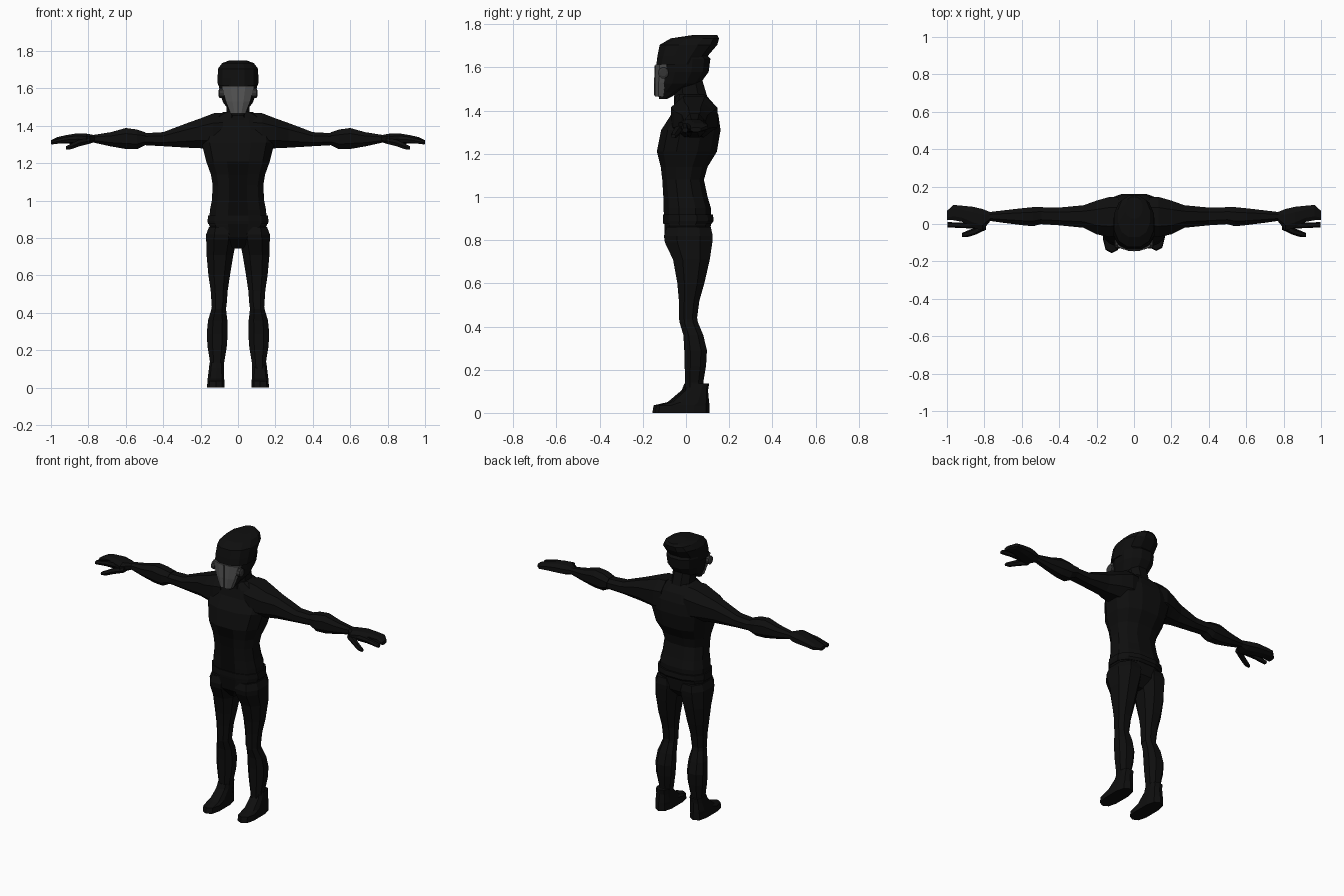
import bpy, bmesh, math


def material(name, v):
    m = bpy.data.materials.new(name)
    m.diffuse_color = (v, v, v, 1)
    return m


SUIT = material("suit black", 0.0045)
PANEL = material("panel black", 0.0025)
GREY = material("mask grey", 0.09)
DARK = material("mask dark grey", 0.035)


def outline(n, p):
    """Unit rounded-box outline with flat sides facing the axes."""
    pts = []
    for i in range(n):
        a = 2 * math.pi * (i + 0.5) / n
        c, s = math.cos(a), math.sin(a)
        pts.append((math.copysign(abs(c) ** p, c), math.copysign(abs(s) ** p, s)))
    mu = max(u for u, v in pts)
    mv = max(v for u, v in pts)
    return [(u / mu, v / mv) for u, v in pts]


def loft(name, rows, mat, axis="z", n=8, p=0.85, sx=1, dy=0):
    """Rows: (z, x0, x1, y0, y1) along z, or (x, z0, z1, y0, y1) along x."""
    bm = bmesh.new()
    rings = []
    for t, a0, a1, b0, b1 in rows:
        ring = []
        for u, v in outline(n, p):
            a = (a0 + a1) / 2 + u * (a1 - a0) / 2
            b = (b0 + b1) / 2 + v * (b1 - b0) / 2 + dy
            ring.append(bm.verts.new((sx * a, b, t) if axis == "z" else (sx * t, b, a)))
        rings.append(ring)
    for r, q in zip(rings, rings[1:]):
        for i in range(n):
            j = (i + 1) % n
            bm.faces.new((r[i], r[j], q[j], q[i]))
    bm.faces.new(rings[0])
    bm.faces.new(rings[-1])
    bmesh.ops.recalc_face_normals(bm, faces=bm.faces)
    me = bpy.data.meshes.new(name)
    bm.to_mesh(me)
    bm.free()
    me.materials.append(mat)
    ob = bpy.data.objects.new(name, me)
    bpy.context.collection.objects.link(ob)
    return ob


def sym(rows):
    """Expand (z, half width, y0, y1) to a row centred on x = 0."""
    return [(z, -w, w, y0, y1) for z, w, y0, y1 in rows]


# Torso, with a darker centre panel on the front
torso = loft("torso", sym([
    (0.745, 0.03, -0.06, 0.06), (0.80, 0.12, -0.10, 0.11), (0.87, 0.155, -0.10, 0.115),
    (0.95, 0.15, -0.104, 0.115), (1.0, 0.14, -0.105, 0.10), (1.08, 0.135, -0.11, 0.083),
    (1.14, 0.145, -0.117, 0.10), (1.21, 0.17, -0.135, 0.143), (1.31, 0.195, -0.115, 0.16),
    (1.38, 0.19, -0.07, 0.15), (1.43, 0.165, -0.055, 0.13), (1.475, 0.075, -0.045, 0.09),
]), SUIT, n=12, p=0.8)
torso.data.materials.append(PANEL)
for f in torso.data.polygons:
    if f.normal.y < -0.8 and abs(f.center.x) < 0.03 and f.center.z < 1.25:
        f.material_index = 1

# Belt and neck
loft("belt", sym([(0.875, 0.16, -0.105, 0.118), (0.89, 0.163, -0.107, 0.128),
                  (0.92, 0.16, -0.107, 0.125)]), SUIT, n=12, p=0.8)
loft("neck", sym([(1.40, 0.075, -0.055, 0.12), (1.46, 0.062, -0.055, 0.10),
                  (1.56, 0.06, -0.05, 0.07)]), SUIT)

# Helmet with swept-back crown
loft("helmet", sym([
    (1.455, 0.035, -0.125, -0.085), (1.485, 0.05, -0.13, -0.03), (1.525, 0.08, -0.13, 0.065),
    (1.58, 0.098, -0.13, 0.105), (1.64, 0.104, -0.133, 0.113), (1.655, 0.105, -0.131, 0.10),
]), SUIT, n=12, p=0.85)
loft("helmet_crown", sym([
    (1.615, 0.108, -0.137, 0.07), (1.655, 0.109, -0.132, 0.102), (1.705, 0.107, -0.122, 0.145),
    (1.735, 0.085, -0.07, 0.153), (1.75, 0.045, 0.03, 0.145),
]), SUIT, n=12, p=0.85)

# Face mask, centre seam and side filters
loft("face_mask", sym([(1.465, 0.04, -0.143, -0.09), (1.53, 0.065, -0.144, -0.08),
                       (1.613, 0.088, -0.141, -0.07)]), GREY, p=0.9)
loft("mask_seam", sym([(1.467, 0.004, -0.147, -0.14), (1.53, 0.004, -0.148, -0.14),
                       (1.61, 0.004, -0.145, -0.137)]), DARK, n=4)
for s, side in ((1, "left"), (-1, "right")):
    loft(side + "_filter", [(0.075, 1.55, 1.60, -0.13, -0.08), (0.10, 1.55, 1.60, -0.13, -0.08),
                            (0.104, 1.56, 1.59, -0.12, -0.09)], DARK, "x", 10, 1, s)

    # Arms
    loft(side + "_upper_arm", [
        (0.08, 1.27, 1.47, -0.06, 0.14), (0.13, 1.27, 1.467, -0.07, 0.145),
        (0.20, 1.28, 1.44, -0.055, 0.125), (0.27, 1.283, 1.415, -0.02, 0.10),
        (0.40, 1.291, 1.366, -0.007, 0.088), (0.51, 1.297, 1.36, 0.0, 0.09),
    ], SUIT, "x", 8, 0.85, s)
    loft(side + "_forearm", [
        (0.495, 1.297, 1.365, 0.0, 0.092), (0.54, 1.275, 1.38, -0.012, 0.09),
        (0.60, 1.276, 1.388, -0.006, 0.084), (0.68, 1.29, 1.366, 0.004, 0.075),
        (0.78, 1.312, 1.35, 0.018, 0.063),
    ], SUIT, "x", 8, 0.85, s)

    # Hands
    loft(side + "_hand", [
        (0.765, 1.313, 1.35, 0.02, 0.062), (0.81, 1.30, 1.358, -0.035, 0.08),
        (0.86, 1.302, 1.36, -0.02, 0.092), (0.92, 1.305, 1.35, 0.012, 0.098),
        (0.965, 1.305, 1.34, 0.02, 0.102), (1.0, 1.302, 1.323, 0.022, 0.07),
    ], SUIT, "x", 8, 0.8, s)
    loft(side + "_index_finger", [
        (0.83, 1.31, 1.35, -0.025, 0.01), (0.92, 1.31, 1.34, -0.022, 0.008),
        (0.998, 1.30, 1.32, -0.018, 0.010),
    ], SUIT, "x", 6, 0.9, s)
    loft(side + "_thumb", [
        (0.79, 1.305, 1.335, -0.03, 0.01), (0.85, 1.29, 1.325, -0.058, -0.02),
        (0.89, 1.275, 1.305, -0.07, -0.035), (0.92, 1.273, 1.29, -0.07, -0.048),
    ], SUIT, "x", 6, 0.9, s)

    # Legs
    loft(side + "_thigh", [
        (0.86, 0.02, 0.155, -0.09, 0.115), (0.82, 0.005, 0.17, -0.102, 0.124),
        (0.79, 0.008, 0.17, -0.098, 0.122), (0.71, 0.025, 0.168, -0.06, 0.11),
        (0.60, 0.043, 0.158, -0.04, 0.085), (0.52, 0.055, 0.146, -0.033, 0.062),
        (0.43, 0.062, 0.14, -0.032, 0.05),
    ], SUIT, "z", 8, 0.85, s)
    loft(side + "_shin", [
        (0.45, 0.064, 0.138, -0.03, 0.05), (0.42, 0.064, 0.142, -0.03, 0.055),
        (0.36, 0.057, 0.16, -0.012, 0.08), (0.29, 0.055, 0.167, -0.008, 0.097),
        (0.22, 0.06, 0.163, -0.006, 0.093), (0.14, 0.073, 0.15, -0.005, 0.08),
        (0.10, 0.078, 0.15, -0.005, 0.085),
    ], SUIT, "z", 8, 0.85, s)

    # Feet
    loft(side + "_foot", [
        (0.135, 0.076, 0.152, -0.008, 0.095), (0.105, 0.076, 0.155, -0.02, 0.09),
        (0.05, 0.074, 0.162, -0.085, 0.095), (0.035, 0.073, 0.164, -0.15, 0.097),
        (0.0, 0.072, 0.165, -0.156, 0.098),
    ], SUIT, "z", 10, 0.7, s, 0.012 if s > 0 else 0)
